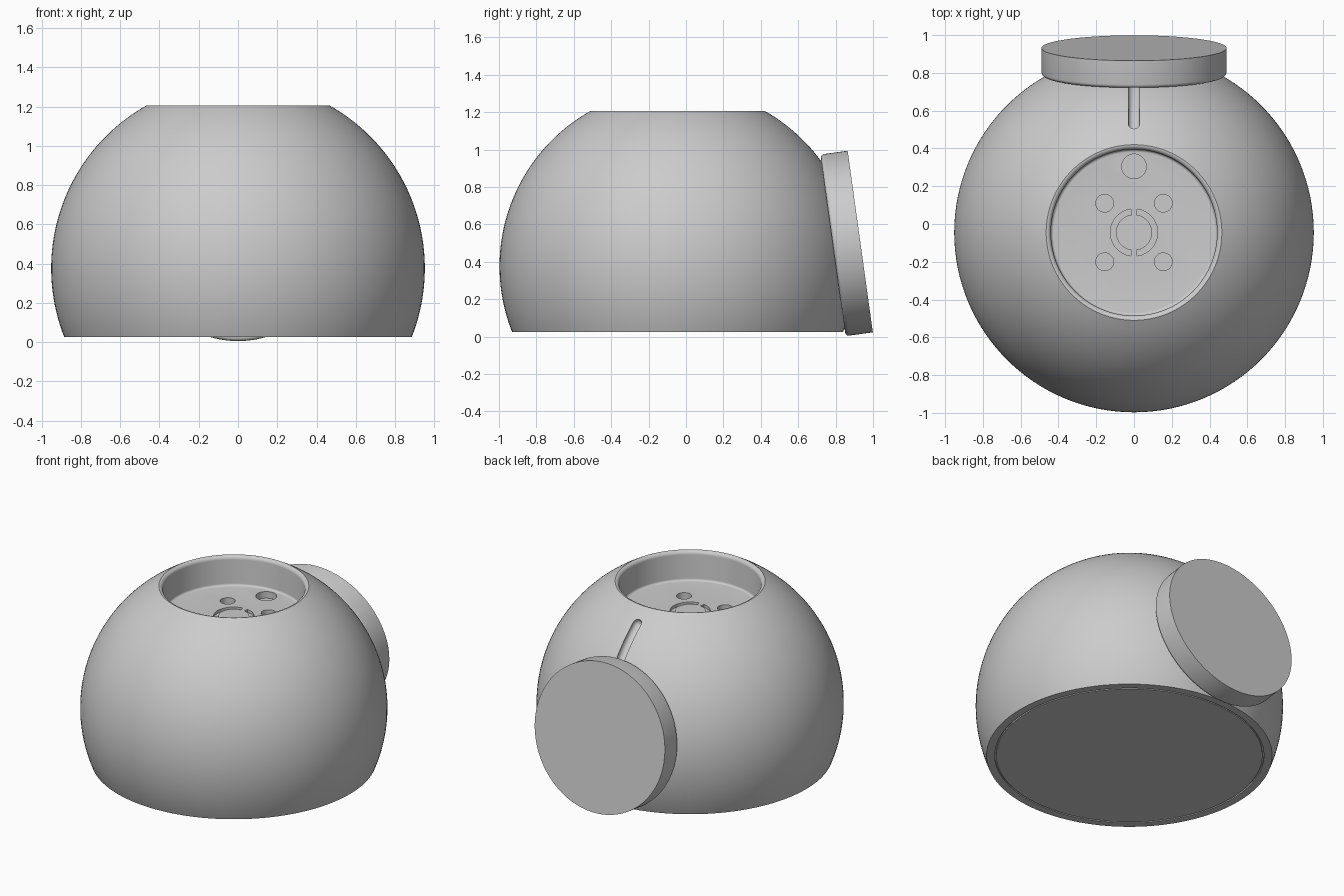
import bpy, bmesh
from math import sin, cos, asin, acos, pi, radians
from mathutils import Matrix, Vector

cube = bpy.data.objects.get("Cube")
if cube:
    bpy.data.objects.remove(cube, do_unlink=True)

grey = bpy.data.materials.new("plain grey")
grey.use_nodes = True
colour = (0.6, 0.6, 0.6, 1)
grey.diffuse_color = colour
grey.node_tree.nodes["Principled BSDF"].inputs["Base Color"].default_value = colour

R = 0.952
CENTRE = Vector((0, -0.045, 0.376))
FLOOR = 1.005


def loft(name, rings):
    """Closed solid through a list of equal-length point rings."""
    bm = bmesh.new()
    loops = [[bm.verts.new(p) for p in ring] for ring in rings]
    n = len(loops[0])
    for a, b in zip(loops, loops[1:]):
        for i in range(n):
            j = (i + 1) % n
            bm.faces.new((a[i], a[j], b[j], b[i]))
    bm.faces.new(loops[0])
    bm.faces.new(loops[-1])
    bmesh.ops.recalc_face_normals(bm, faces=bm.faces)
    mesh = bpy.data.meshes.new(name)
    bm.to_mesh(mesh)
    bm.free()
    mesh.materials.append(grey)
    obj = bpy.data.objects.new(name, mesh)
    bpy.context.collection.objects.link(obj)
    return obj


def lathe(name, profile, matrix, segments=128):
    """Revolve (radius, height) points about the local z axis."""
    angles = [2 * pi * i / segments for i in range(segments)]
    return loft(name, [[matrix @ Vector((r * cos(a), r * sin(a), h)) for a in angles]
                       for r, h in profile])


def activate(obj):
    bpy.ops.object.select_all(action='DESELECT')
    obj.select_set(True)
    bpy.context.view_layer.objects.active = obj


def fillet(r, h, radius, start, end, steps=6):
    angles = [radians(start + (end - start) * i / steps) for i in range(steps + 1)]
    return [(r + radius * cos(a), h + radius * sin(a)) for a in angles]


# Ball body: base with a thin plate seam, round shell, soft rim, well
low, high = asin((0.025 - CENTRE.z) / R), acos(0.465 / R)
shell = [(R * cos(low + (high - low) * i / 48), CENTRE.z + R * sin(low + (high - low) * i / 48))
         for i in range(49)]
rim_top = shell.pop()[1]
profile = [(0.825, 0.025), (0.825, 0.035), (0.834, 0.035), (0.834, 0.025)] + shell
profile += fillet(0.465, rim_top - 0.025, 0.025, 90, 180)
profile += fillet(0.425, FLOOR + 0.015, 0.015, 0, -90)
body = lathe("ball_body", profile, Matrix.Translation((0, CENTRE.y, 0)))

cutters = []

# Round holes in the well floor
holes = [(x, y, 0.047) for x in (-0.155, 0.155) for y in (-0.155, 0.155)] + [(0, 0.35, 0.065)]
for x, y, r in holes:
    place = Matrix.Translation((x, CENTRE.y + y, FLOOR))
    cutters.append(lathe("hole_cutter", [(r, -0.045), (r, 0.03)], place, 48))

# Pair of curved slots around the middle
for start in (8, 188):
    rings = []
    for i in range(33):
        a = radians(start + 90 + 164 * i / 32)
        rings.append([(r * cos(a), CENTRE.y + r * sin(a), FLOOR + h)
                      for r, h in ((0.095, -0.02), (0.125, -0.02), (0.125, 0.03), (0.095, 0.03))])
    cutters.append(loft("arc_slot_cutter", rings))

# Round-ended groove running down the back, following the ball
width = 0.031
tilt_start, tilt_end = radians(37), radians(66)
stations = [(tilt_start - width / R * cos(t), width * sin(t))
            for t in [radians(5 + 85 * i / 6) for i in range(7)]]
stations += [(tilt_start + (tilt_end - tilt_start) * i / 16, width) for i in range(1, 17)]
rings = []
for tilt, r in stations:
    out = Vector((0, sin(tilt), cos(tilt)))
    rings.append([CENTRE + out * (R - 0.01 + r * sin(a)) + Vector((r * cos(a), 0, 0))
                  for a in [2 * pi * k / 24 for k in range(24)]])
cutters.append(loft("groove_cutter", rings))

for cutter in cutters:
    cutter.hide_render = True
    activate(body)
    cut = body.modifiers.new("cut", 'BOOLEAN')
    cut.operation = 'DIFFERENCE'
    cut.solver = 'EXACT'
    cut.object = cutter
    bpy.ops.object.modifier_apply(modifier=cut.name)
    bpy.data.objects.remove(cutter, do_unlink=True)

# Tilted round cap on the back, soft on its inner edge
tilt = Matrix.Translation((0, 0.786, 0.488)) @ Matrix.Rotation(radians(-82.1), 4, 'X')
cap = lathe("back_cap", fillet(0.47, 0.02, 0.02, -90, 0) + [(0.49, 0.147)], tilt)

for obj in (body, cap):
    activate(obj)
    bpy.ops.object.shade_smooth_by_angle(angle=radians(35))
